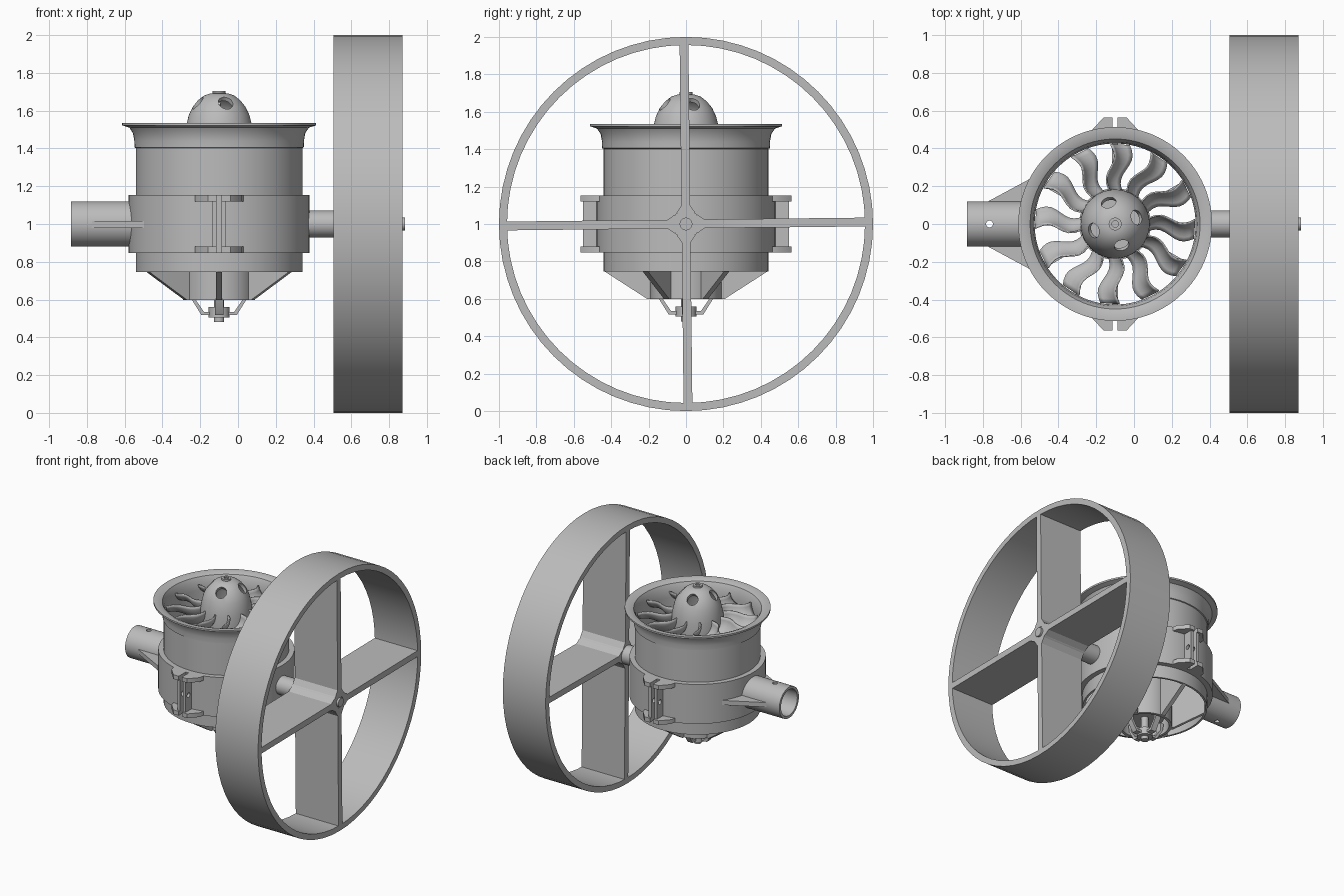
import bpy
import bmesh
from math import pi, sin, cos, radians
from mathutils import Matrix, Vector

if "Cube" in bpy.data.objects:
    bpy.data.objects.remove(bpy.data.objects["Cube"])

grey = bpy.data.materials.new("plain_grey")
grey.use_nodes = True
grey.diffuse_color = (0.5, 0.5, 0.5, 1)
grey.node_tree.nodes["Principled BSDF"].inputs["Base Color"].default_value = (0.5, 0.5, 0.5, 1)


def move(x, y, z):
    return Matrix.Translation((x, y, z))


def turn(angle, axis):
    return Matrix.Rotation(angle, 4, axis)


FAN = move(-0.1, 0, 0)                            # upright axis of the fan
ALONG_X = move(0, 0, 1) @ turn(pi / 2, 'Y')       # side axis of wheel and pipe
UPRIGHT = turn(pi / 2, 'X')                       # stands a flat outline up


def finish(name, bm, matrix):
    bmesh.ops.remove_doubles(bm, verts=bm.verts, dist=1e-5)
    bmesh.ops.transform(bm, matrix=matrix, verts=bm.verts)
    bmesh.ops.recalc_face_normals(bm, faces=bm.faces)
    mesh = bpy.data.meshes.new(name)
    bm.to_mesh(mesh)
    bm.free()
    mesh.materials.append(grey)
    obj = bpy.data.objects.new(name, mesh)
    bpy.context.collection.objects.link(obj)
    smooth(obj)
    return obj


def activate(obj):
    bpy.ops.object.select_all(action='DESELECT')
    obj.select_set(True)
    bpy.context.view_layer.objects.active = obj


def smooth(obj):
    activate(obj)
    bpy.ops.object.shade_smooth_by_angle(angle=radians(32))


def lathe(name, profile, matrix=FAN, segments=64):
    """Turn a closed (radius, height) outline around z."""
    bm = bmesh.new()
    rings = []
    for s in range(segments):
        a = 2 * pi * s / segments
        rings.append([bm.verts.new((r * cos(a), r * sin(a), z)) for r, z in profile])
    n = len(profile)
    for s in range(segments):
        here, there = rings[s], rings[(s + 1) % segments]
        for i in range(n):
            j = (i + 1) % n
            if profile[i][0] or profile[j][0]:
                bm.faces.new((here[i], there[i], there[j], here[j]))
    return finish(name, bm, matrix)


def rod(name, radius, a, b, matrix=FAN, segments=32):
    return lathe(name, [(0, a), (radius, a), (radius, b), (0, b)], matrix, segments)


def pipe(name, inner, outer, a, b, matrix=FAN, segments=64):
    return lathe(name, [(inner, a), (outer, a), (outer, b), (inner, b)], matrix, segments)


def prism(name, outline, a, b, matrix):
    """Extrude a flat outline from height a to b."""
    bm = bmesh.new()
    face = bm.faces.new([bm.verts.new((x, y, a)) for x, y in outline])
    new = bmesh.ops.extrude_face_region(bm, geom=[face])["geom"]
    verts = [v for v in new if isinstance(v, bmesh.types.BMVert)]
    bmesh.ops.translate(bm, vec=(0, 0, b - a), verts=verts)
    return finish(name, bm, matrix)


def drill(obj, radius, a, b, matrix):
    cutter = rod("drill_helper", radius, a, b, matrix, 20)
    cutter.hide_render = True
    mod = obj.modifiers.new("hole", 'BOOLEAN')
    mod.operation = 'DIFFERENCE'
    mod.solver = 'EXACT'
    mod.object = cutter
    activate(obj)
    bpy.ops.object.modifier_apply(modifier=mod.name)
    bpy.data.objects.remove(cutter)
    smooth(obj)


# Duct with flared inlet lip
lathe("duct", [(.441, .746), (.441, 1.402), (.448, 1.405), (.449, 1.44), (.456, 1.48),
               (.475, 1.51), (.513, 1.522), (.513, 1.535), (.48, 1.535), (.45, 1.522),
               (.434, 1.49), (.426, 1.43), (.426, .746)], segments=96)

# Clamp collar with bolted lugs front and back
pipe("clamp_collar", .435, .479, .847, 1.153, segments=96)
for end, angle in (("back", 0), ("front", pi)):
    place = FAN @ turn(angle, 'Z')
    for s in (-1, 1):
        rib = [(s * .013, .455), (s * .13, .455), (s * .12, .5), (s * .06, .565), (s * .013, .565)]
        prism(end + "_lug_rib", rib, 1.12, 1.153, place)
        prism(end + "_lug_rib", rib, .847, .88, place)
        plate = prism(end + "_lug_plate", [(s * .013, .455), (s * .036, .455),
                                           (s * .036, .55), (s * .013, .55)], .88, 1.12, place)
        drill(plate, .018, -.1, .1, place @ move(0, .515, 1) @ turn(pi / 2, 'Y'))

# Mounting tube with side gussets
tube = pipe("mounting_tube", .1, .12, -.885, -.535, ALONG_X)
drill(tube, .018, .8, 1.2, move(-.765, 0, 0))
for s in (-1, 1):
    prism("tube_gusset", [(-.49, s * .272), (-.8, s * .105), (-.53, s * .105)], .98, 1.015,
          Matrix.Identity(4))

# Motor pod, motor and top plate
pipe("motor_pod", .17, .19, .598, 1.36)
rod("motor", .135, .66, 1.34)
rod("rotor_hub", .182, 1.365, 1.43, segments=64)

# Straightening vanes
for k in range(6):
    prism("stator_vane", [(.18, .598), (.205, .598), (.435, .746), (.435, 1.1), (.18, 1.1)],
          -.016, .016, FAN @ turn(radians(30 + 60 * k), 'Z') @ UPRIGHT)

# Tail bracket under the motor
for k in range(4):
    prism("tail_strut", [(.155, .66), (.125, .66), (.125, .6), (.08, .535), (.04, .535),
                         (.04, .517), (.093, .517), (.145, .6)],
          -.022, .022, FAN @ turn(k * pi / 2, 'Z') @ UPRIGHT)
rod("tail_bearing", .055, .505, .56)
rod("motor_shaft", .027, .48, .67)

# Rotor blades, twisted and wavy along their length
for k in range(12):
    bm = bmesh.new()
    rows = []
    for i in range(11):
        t = i / 10
        r = .165 + .257 * t
        pitch = radians(30 + 22 * t)
        sway = .022 * sin(2 * pi * t)
        row = []
        for j in range(7):
            c = j / 6 - .5
            chord = .125 * c
            camber = .02 * (1 - 4 * c * c)
            side = chord * sin(pitch) + camber * cos(pitch) + sway
            height = 1.44 + chord * cos(pitch) - camber * sin(pitch)
            row.append(bm.verts.new((r, side, height)))
        rows.append(row)
    for low, high in zip(rows, rows[1:]):
        for j in range(6):
            bm.faces.new((low[j], high[j], high[j + 1], low[j + 1]))
    blade = finish("rotor_blade", bm, FAN @ turn(radians(30 * k - 4), 'Z'))
    blade.modifiers.new("thickness", 'SOLIDIFY').thickness = .008

# Hollow spinner with four round openings and a nose screw
spinner = lathe("spinner", [(.184, 1.4), (.182, 1.48), (.172, 1.53), (.161, 1.575), (.14, 1.62),
                            (.112, 1.655), (.08, 1.68), (.045, 1.692), (0, 1.693), (0, 1.67),
                            (.045, 1.668), (.09, 1.645), (.125, 1.6), (.15, 1.53), (.16, 1.4)])
for k in range(4):
    drill(spinner, .04, -.1, .12, FAN @ turn(radians(17 + 90 * k), 'Z')
          @ move(.118, 0, 1.64) @ turn(radians(32), 'Y'))
pipe("nose_screw_head", .017, .034, 1.68, 1.705, segments=24)
rod("nose_screw_socket", .02, 1.68, 1.697, segments=6)

# Side shaft and ring wheel
rod("wheel_shaft", .071, .36, .868, ALONG_X)
pipe("wheel_hub", .042, .076, .505, .872, ALONG_X, 32)
rod("wheel_pin", .034, .8, .884, ALONG_X)
pipe("wheel_rim", .957, 1, .505, .872, ALONG_X, 64)
for k in range(4):
    spoke = [(.06, -.05), (.1, -.0235), (.965, -.0235), (.965, .0235), (.1, .0235), (.06, .05)]
    prism("wheel_spoke", spoke, .505, .872,
          move(0, 0, 1) @ turn(k * pi / 2 + .011, 'X') @ turn(pi / 2, 'Z') @ UPRIGHT)
